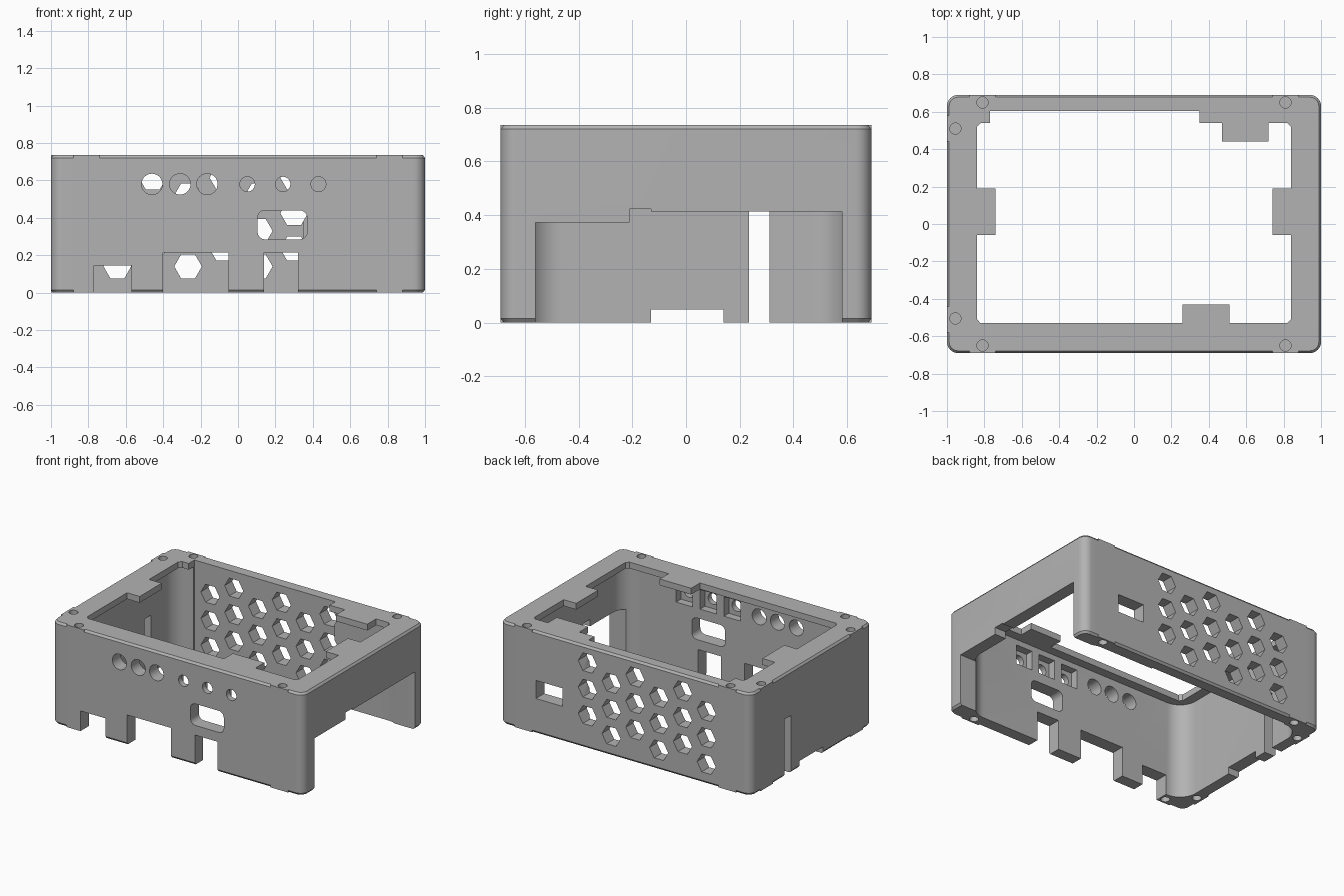
import bpy, bmesh
from math import cos, sin, pi, radians

if "Cube" in bpy.data.objects:
    bpy.data.objects.remove(bpy.data.objects["Cube"], do_unlink=True)

grey = bpy.data.materials.new("light_grey_plastic")
grey.use_nodes = True
grey.diffuse_color = (0.45, 0.45, 0.45, 1)
grey.node_tree.nodes["Principled BSDF"].inputs["Base Color"].default_value = (0.45, 0.45, 0.45, 1)

W, D, H = 1.0, 0.69, 0.735      # half width, half depth, height
INNER_X, INNER_Y = 0.91, 0.595  # inside wall faces
FLANGE_Z = 0.69                 # underside of top flange


# ---- outline helpers: lists of 2D points ----
def rect(u0, u1, v0, v1):
    return [(u0, v0), (u1, v0), (u1, v1), (u0, v1)]


def round_rect(u0, u1, v0, v1, r, n=8):
    centres = [(u1 - r, v1 - r), (u0 + r, v1 - r), (u0 + r, v0 + r), (u1 - r, v0 + r)]
    return [(cu + r * cos(pi / 2 * (q + i / n)), cv + r * sin(pi / 2 * (q + i / n)))
            for q, (cu, cv) in enumerate(centres) for i in range(n + 1)]


def ngon(u, v, r, n):
    return [(u + r * cos(2 * pi * i / n), v + r * sin(2 * pi * i / n)) for i in range(n)]


PLACE = {"x": lambda u, v, h: (h, u, v),
         "y": lambda u, v, h: (u, h, v),
         "z": lambda u, v, h: (u, v, h)}


def loft(bm, axis, layers):
    """Solid through (outline, height) layers along an axis."""
    rings = [[bm.verts.new(PLACE[axis](u, v, h)) for u, v in pts] for pts, h in layers]
    faces = [bm.faces.new(rings[0]), bm.faces.new(rings[-1])]
    for a, b in zip(rings, rings[1:]):
        n = len(a)
        faces += [bm.faces.new((a[i], a[(i + 1) % n], b[(i + 1) % n], b[i])) for i in range(n)]
    bmesh.ops.recalc_face_normals(bm, faces=faces)


def finish(name, bm):
    mesh = bpy.data.meshes.new(name)
    bm.to_mesh(mesh)
    bm.free()
    mesh.materials.append(grey)
    ob = bpy.data.objects.new(name, mesh)
    bpy.context.collection.objects.link(ob)
    return ob


def combine(operation, axis, outlines, lo, hi):
    """Cut or add separate prisms to the case."""
    bm = bmesh.new()
    for pts in outlines:
        loft(bm, axis, [(pts, lo), (pts, hi)])
    tool = finish("cutter", bm)
    tool.hide_render = True
    mod = case.modifiers.new("shape", "BOOLEAN")
    mod.operation, mod.object, mod.solver = operation, tool, "EXACT"
    bpy.ops.object.modifier_apply(modifier=mod.name)
    bpy.data.objects.remove(tool, do_unlink=True)


def cut(axis, outlines, lo, hi):
    combine("DIFFERENCE", axis, outlines, lo, hi)


# ---- outer shell with chamfered top and bottom rims ----
def footprint(inset):
    return round_rect(-W + inset, W - inset, -D + inset, D - inset, 0.06 - inset)


bm = bmesh.new()
loft(bm, "z", [(footprint(0.012), 0), (footprint(0), 0.015),
               (footprint(0), H - 0.015), (footprint(0.012), H)])
case = finish("case_shell", bm)
bpy.context.view_layer.objects.active = case
case.select_set(True)

# square lands around the screw holes
lands = [rect(x - 0.07, x + 0.07, *sorted((s * D, s * 0.65)))
         for x in (-0.81, 0.81) for s in (-1, 1)]
lands += [rect(-W, -0.95, y - 0.07, y + 0.07) for y in (-0.51, 0.51)]
combine("UNION", "z", lands, 0, 0.03)
combine("UNION", "z", lands, H - 0.03, H)

# ---- cavity, and top opening with four tabs ----
cut("z", [round_rect(-INNER_X, INNER_X, -INNER_Y, INNER_Y, 0.13, 12)], -0.2, FLANGE_Z)
opening = [(-0.84, -0.53), (0.26, -0.53), (0.26, -0.43), (0.51, -0.43), (0.51, -0.53),
           (0.82, -0.53), (0.84, -0.51), (0.84, -0.06), (0.74, -0.06), (0.74, 0.19),
           (0.84, 0.19), (0.84, 0.52), (0.82, 0.54), (0.72, 0.54), (0.72, 0.44),
           (0.47, 0.44), (0.47, 0.54), (-0.82, 0.54), (-0.84, 0.52), (-0.84, 0.19),
           (-0.74, 0.19), (-0.74, -0.06), (-0.84, -0.06), (-0.84, -0.51), (-0.82, -0.53)]
opening.pop(0)
cut("z", [opening], 0.6, 1)
# thinned area of back wall
cut("z", [rect(-0.77, 0.35, 0.5, 0.605)], -0.2, 1)

# ---- front wall: holes, window, port notches, switch pockets ----
large = [ngon(x, 0.58, 0.056, 32) for x in (-0.46, -0.31, -0.165)]
small = [ngon(x, 0.58, 0.04, 24) for x in (0.05, 0.24, 0.43)]
window = round_rect(0.105, 0.37, 0.285, 0.44, 0.04)
notches = [rect(-0.77, -0.57, -0.1, 0.145), rect(-0.4, -0.05, -0.1, 0.215),
           rect(0.14, 0.32, -0.1, 0.215)]
cut("y", large + small + [window] + notches, -0.8, -0.5)
cut("y", [rect(x - 0.065, x + 0.065, 0.51, 0.65) for x in (0.05, 0.24, 0.43)], -0.65, -0.55)

# ---- back wall: hexagon vents and port ----
vents = [ngon(0.3 - 0.189 * c, (0.14 if c % 2 else 0.235) + 0.19 * r, 0.074, 6)
         for c in range(6) for r in range(3)]
cut("y", vents + [rect(0.5, 0.71, 0.25, 0.38)], 0.5, 0.8)

# ---- side walls: stepped cutout on the left, slot and notch on the right ----
cut("x", [[(-0.56, -0.1), (0.58, -0.1), (0.58, 0.413), (-0.13, 0.413), (-0.13, 0.422),
           (-0.21, 0.422), (-0.21, 0.372), (-0.56, 0.372)]], 0.8, 1.2)
cut("x", [rect(0.235, 0.31, -0.1, 0.413), rect(-0.13, 0.14, -0.1, 0.048)], -1.2, -0.8)

# ---- screw holes, top and bottom ----
screws = [ngon(x, y, 0.03, 20) for x in (-0.81, 0.81) for y in (-0.65, 0.65)]
screws += [ngon(-0.955, y, 0.03, 20) for y in (-0.505, 0.51)]
cut("z", screws, H - 0.12, 1)
cut("z", screws, -0.2, 0.12)

bpy.ops.object.shade_smooth_by_angle(angle=radians(30))
